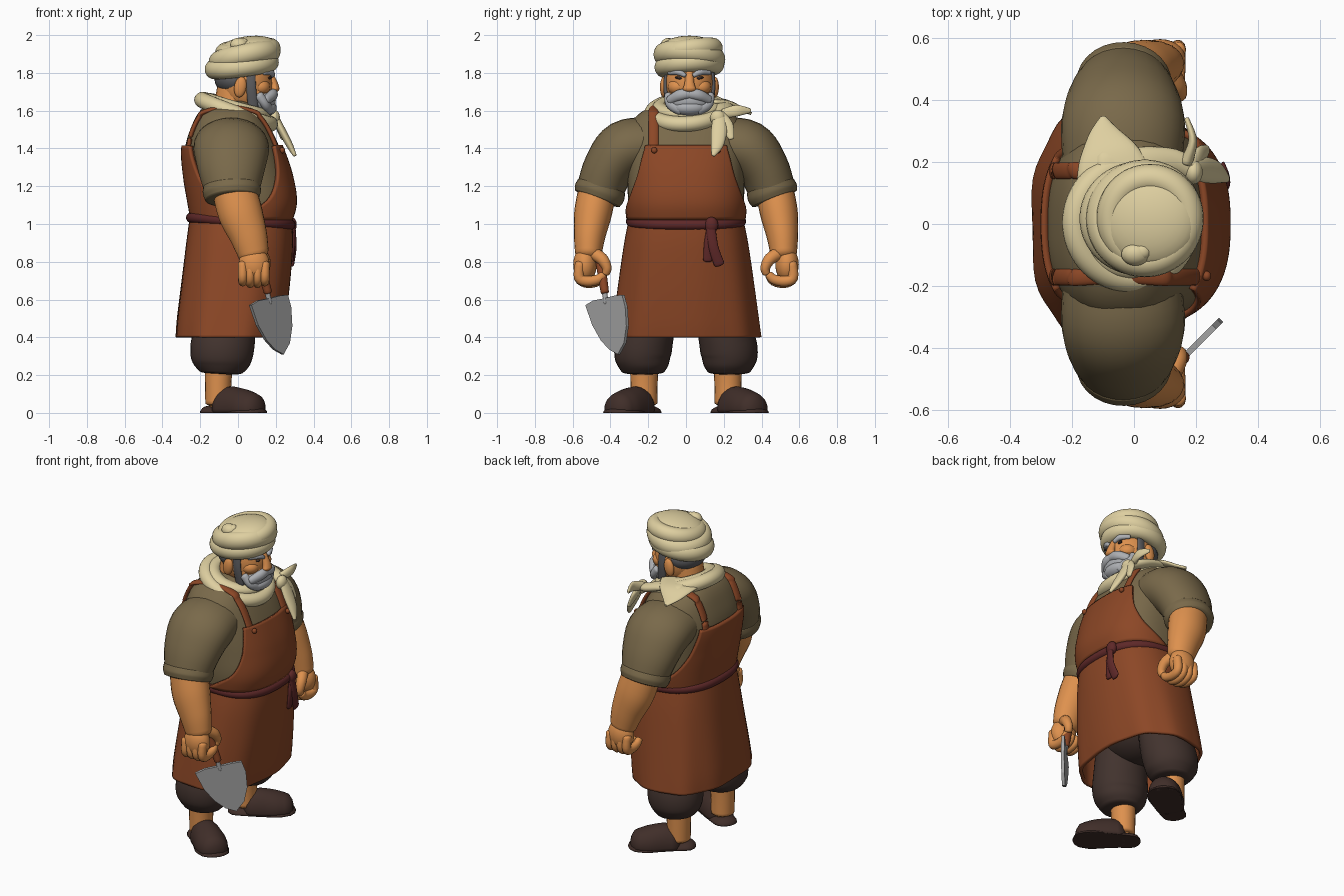
import bpy, bmesh, math
from mathutils import Vector, Matrix, Euler

if "Cube" in bpy.data.objects:
    bpy.data.objects.remove(bpy.data.objects["Cube"])

def mat(name, r, g, b):
    m = bpy.data.materials.new(name)
    m.diffuse_color = [((c / 255 + .055) / 1.055) ** 2.4 for c in (r, g, b)] + [1]
    m.use_nodes = True
    m.node_tree.nodes["Principled BSDF"].inputs["Base Color"].default_value = m.diffuse_color
    return m

CREAM = mat("cream cloth", 222, 207, 160)
SKIN = mat("tan skin", 222, 145, 78)
SHIRT = mat("olive shirt", 121, 105, 74)
APRON = mat("brown leather", 140, 71, 38)
SASH = mat("maroon sash", 94, 40, 40)
TROUSER = mat("dark trousers", 66, 51, 46)
SHOE = mat("dark shoe", 64, 46, 41)
METAL = mat("grey metal", 166, 166, 166)
BEARD = mat("grey beard", 172, 174, 178)
HAIR = mat("dark grey hair", 92, 92, 95)

def finish(name, m, bm, smooth=True, thick=0):
    bmesh.ops.recalc_face_normals(bm, faces=bm.faces)
    for f in bm.faces:
        f.smooth = smooth
    me = bpy.data.meshes.new(name)
    bm.to_mesh(me)
    bm.free()
    me.materials.append(m)
    ob = bpy.data.objects.new(name, me)
    bpy.context.collection.objects.link(ob)
    if thick:
        s = ob.modifiers.new("thickness", 'SOLIDIFY')
        s.thickness, s.offset = thick, 0
    return ob

def spline(pts, t, closed=False):
    """Catmull-Rom through tuples, t counted in points."""
    n = len(pts)
    i = int(math.floor(t)) if closed else min(max(int(t), 0), n - 2)
    f = t - i
    g = (lambda k: pts[k % n]) if closed else (lambda k: pts[min(max(k, 0), n - 1)])
    return [.5 * (2 * b + (c - a) * f + (2 * a - 5 * b + 4 * c - d) * f * f + (3 * b - a - 3 * c + d) * f ** 3)
            for a, b, c, d in zip(g(i - 1), g(i), g(i + 1), g(i + 2))]

def skin_rings(name, m, rings, wrap=True, closed=False, caps=False, thick=0):
    bm = bmesh.new()
    vs = [[bm.verts.new(p) for p in r] for r in rings]
    n, k = len(vs), len(vs[0])
    for i in range(n if closed else n - 1):
        for j in range(k if wrap else k - 1):
            a, b, j2 = vs[i], vs[(i + 1) % n], (j + 1) % k
            bm.faces.new((a[j], a[j2], b[j2], b[j]))
    if caps:
        bm.faces.new(vs[0])
        bm.faces.new(vs[-1])
    return finish(name, m, bm, thick=thick)

def tube(name, m, pts, up=(0, 0, 1), closed=False, cap=.5, sides=20, sub=5):
    """Smooth tube; points are x, y, z, sideways radius, radius along up."""
    n = len(pts)
    N = n * sub if closed else (n - 1) * sub + 1
    P = [spline(pts, i / sub, closed) for i in range(N)]
    up = Vector(up)
    def ring(i, ext=0, sc=1):
        a, b = (P[i - 1], P[(i + 1) % N]) if closed else (P[max(i - 1, 0)], P[min(i + 1, N - 1)])
        t = (Vector(b[:3]) - Vector(a[:3])).normalized()
        u = up.cross(t).normalized()
        v = t.cross(u)
        c = Vector(P[i][:3]) + t * ext * cap * P[i][3]
        out = []
        for j in range(sides):
            w = 2 * math.pi * j / sides
            p = c + u * (math.cos(w) * P[i][3] * sc) + v * (math.sin(w) * P[i][4] * sc)
            p.z = max(p.z, 0)
            out.append(p)
        return out
    R = [ring(i) for i in range(N)]
    if not closed:
        e = [(math.sin(math.radians(d)), math.cos(math.radians(d))) for d in (30, 60, 82)]
        R = [ring(0, -s, c) for s, c in reversed(e)] + R + [ring(N - 1, s, c) for s, c in e]
    return skin_rings(name, m, R, closed=closed, caps=not closed)

def blob(name, m, loc, size, rot=(0, 0, 0)):
    bm = bmesh.new()
    M = Matrix.LocRotScale(Vector(loc), Euler([math.radians(a) for a in rot]), Vector(size))
    bmesh.ops.create_uvsphere(bm, u_segments=28, v_segments=16, radius=1, matrix=M)
    return finish(name, m, bm)

def hoop(name, m, c, rx, ry, ra, rb, tilt=0, roll=0, power=1):
    """Closed band; tilt lifts +x, roll lifts +y; power below 1 squares it."""
    pts = []
    pw = lambda q: math.copysign(abs(q) ** power, q)
    for i in range(24):
        w = i * math.pi / 12
        x, y = rx * pw(math.cos(w)), ry * pw(math.sin(w))
        pts.append((c[0] + x, c[1] + y, c[2] + tilt * x + roll * y, ra, rb))
    return tube(name, m, pts, closed=True, sub=3)

# Body cross-sections: z, half width, front x, back x
TORSO = [(.95, .28, .24, -.22), (1.1, .305, .29, -.245), (1.25, .31, .272, -.27), (1.4, .315, .222, -.28),
         (1.52, .3, .165, -.245), (1.6, .225, .11, -.2), (1.65, .1, .06, -.13)]
SKIRT = [(1.04, .29, .275, -.245), (.9, .318, .28, -.265), (.7, .347, .265, -.29), (.5, .373, .24, -.315), (.4, .385, .222, -.322)]

def body(rows, t, th, off=0, fold=0):
    z, a, f, b = spline(rows, t)
    c, d = (f + b) / 2, (f - b) / 2 + off
    pw = lambda q: math.copysign(abs(q) ** .8, q)
    k = 1 + fold * math.sin(9 * th + 1)
    return Vector((c + d * k * pw(math.cos(th)), (a + off) * k * pw(math.sin(th)), z))

turn = [2 * math.pi * j / 64 for j in range(64)]
skin_rings("shirt_torso", SHIRT, [[body(TORSO, i / 5, w) for w in turn] for i in range(31)], caps=True)
skin_rings("apron_skirt", APRON, [[body(SKIRT, i / 5, w, 0, .004 * i / 5) for w in turn] for i in range(21)], thick=.02)

# Apron bibs front and back, with armhole curve
HALF = [(92,), (66,), (51,), (42,), (36,)]
for nm, base in (("front_bib", 0), ("back_bib", math.pi)):
    rows = []
    for i in range(25):
        h = math.radians(spline(HALF, i / 6)[0])
        rows.append([body(TORSO, .55 + 2.55 * i / 24, base + h * (j / 16 - 1), .01) for j in range(33)])
    skin_rings(nm, APRON, rows, wrap=False, thick=.022)

# Sash with knot and tails
hoop("waist_sash", SASH, (.015, 0, 1.015), .265, .293, .025, .027, tilt=-.07, power=.8)
blob("sash_knot", SASH, (.283, .135, .995), (.028, .036, .042))
tube("sash_tail_long", SASH, [(.292, .13, .99, .025, .012), (.298, .145, .88, .026, .012), (.288, .175, .79, .028, .01)], up=(1, 0, 0))
tube("sash_tail_short", SASH, [(.285, .13, .98, .02, .012), (.29, .118, .9, .022, .012), (.284, .115, .81, .024, .01)], up=(1, 0, 0))

# Mirrored limbs
blob("trouser_seat", TROUSER, (-.06, 0, .62), (.2, .28, .19))
for s, side in ((1, "left"), (-1, "right")):
    def T(part, m, pts, **k):
        tube(side + "_" + part, m, [(p[0], s * p[1]) + tuple(p[2:]) for p in pts], **k)
    # straps hugging the torso, and buttons
    path = []
    for sign, ts in ((0, (2.95, 3.5, 4, 4.5, 4.9)), (math.pi, (4.9, 4.5, 4, 3.5, 2.95))):
        for t in ts:
            w = math.asin((.168 / spline(TORSO, t)[1]) ** 1.25)
            p = body(TORSO, t, sign - w if sign else w, .006)
            path.append((p.x, p.y, p.z, .027, .013))
    path.insert(5, (-.045, .165, path[4][2] + .025, .027, .013))
    T("strap", APRON, path, up=(.25, 0, 1))
    blob(side + "_strap_button", APRON, (.235, s * .168, 1.39), (.014, .016, .016))
    # sleeve and rolled cuff
    T("sleeve", SHIRT, [(-.04, .18, 1.425, .14, .19), (-.035, .32, 1.395, .155, .2), (-.035, .41, 1.29, .137, .178),
                        (-.032, .462, 1.16, .122, .143)], up=(1, 0, 0), cap=.1, sides=28)
    T("sleeve_cuff", SHIRT, [(-.034, .447, 1.2, .13, .152), (-.032, .458, 1.165, .136, .154), (-.03, .469, 1.135, .126, .143)],
      up=(1, 0, 0), cap=.08, sides=28)
    # forearm, hand, fingers
    T("forearm", SKIN, [(-.025, .465, 1.2, .1, .115), (.012, .492, 1.06, .1, .118), (.055, .51, .94, .084, .1),
                        (.082, .517, .84, .07, .082)], up=(1, 0, 0), sides=24)
    blob(side + "_palm", SKIN, (.085, s * .535, .785), (.082, .062, .095))
    for i in range(4):
        x, d = .025 + .039 * i, .008 * abs(i - 1.5)
        T("finger_%d" % (i + 1), SKIN, [(x, .56, .79, .028, .026), (x, .565, .715, .028, .025), (x, .52, .685 + d, .028, .024),
                                        (x, .465, .695 + d, .026, .023), (x, .44, .73, .022, .021)], up=(1, 0, 0), sides=12, sub=4)
    T("thumb", SKIN, [(.11, .5, .85, .035, .035), (.14, .445, .815, .032, .03), (.145, .42, .77, .026, .026),
                      (.14, .425, .74, .022, .022)], up=(1, 0, 0), sides=14)
    # trouser leg, shin, foot
    T("trouser_leg", TROUSER, [(-.07, .17, .7, .14, .16), (-.072, .205, .45, .145, .165), (-.085, .228, .33, .152, .168),
                               (-.088, .228, .26, .138, .152), (-.09, .228, .215, .112, .115)], up=(1, 0, 0), cap=.1, sides=28)
    T("shin", SKIN, [(-.1, .22, .3, .078, .078), (-.105, .222, .16, .072, .07), (-.105, .222, .05, .07, .068)], up=(1, 0, 0), cap=.2)
    T("foot", SKIN, [(-.12, .21, .06, .05, .05), (-.03, .27, .06, .06, .06)])
    # slip-on shoe
    T("shoe_sole", SHOE, [(-.145, .195, 0, .07, .04), (-.05, .255, 0, .082, .036), (.04, .325, 0, .1, .036), (.078, .355, 0, .092, .036)], cap=.75, sides=24)
    T("shoe_upper", SHOE, [(-.075, .24, .02, .084, .112), (-.03, .272, .02, .09, .12), (.035, .322, .02, .096, .106),
                           (.08, .357, .02, .086, .088)], cap=.62, sides=24)

# Trowel in the right hand, blade standing in a diagonal plane
tube("trowel_handle", APRON, [(.11, -.46, .82, .022, .022), (.13, -.445, .74, .024, .024), (.158, -.43, .64, .022, .022)], up=(1, 0, 0))
tube("trowel_neck", METAL, [(.155, -.432, .64, .014, .014), (.168, -.422, .58, .013, .013)], up=(1, 0, 0))
bm = bmesh.new()
edge = [(.064, .57), (.105, .595), (.165, .607), (.215, .62), (.258, .625), (.275, .56), (.281, .46), (.268, .37), (.235, .31),
        (.19, .335), (.145, .385), (.1, .465)]
face = bm.faces.new([bm.verts.new((x - .006, x - .584, z)) for x, z in edge])
ext = bmesh.ops.extrude_face_region(bm, geom=[face])
bmesh.ops.translate(bm, verts=[v for v in ext["geom"] if isinstance(v, bmesh.types.BMVert)], vec=(.013, -.013, 0))
finish("trowel_blade", METAL, bm, smooth=False)

# Neck and head
HY = .018
tube("neck", SKIN, [(-.04, HY, 1.55, .1, .1), (-.01, HY, 1.72, .1, .1)], up=(1, 0, 0))
blob("head", SKIN, (.04, HY, 1.745), (.142, .132, .165))
blob("jaw", SKIN, (.075, HY, 1.69), (.108, .118, .1))
blob("back_hair", HAIR, (-.012, HY, 1.765), (.112, .129, .085))
tube("nose", SKIN, [(.165, HY, 1.8, .02, .018), (.188, HY, 1.745, .026, .022), (.196, HY, 1.715, .036, .024)], up=(1, 0, 0))
blob("beard", BEARD, (.118, HY, 1.652), (.082, .12, .07))
blob("beard_chin", BEARD, (.145, HY, 1.615), (.06, .09, .045))
for s, side in ((1, "left"), (-1, "right")):
    blob(side + "_ear", SKIN, (.012, HY + s * .136, 1.725), (.032, .02, .055), (0, 10, 0))
    tube(side + "_sideburn", HAIR, [(.066, HY + s * .122, 1.81, .01, .026), (.07, HY + s * .126, 1.72, .012, .026),
                                    (.08, HY + s * .11, 1.62, .014, .028)], up=(1, 0, 0))
    tube(side + "_moustache", BEARD, [(.19, HY, 1.69, .02, .026), (.182, HY + s * .05, 1.682, .026, .03),
                                      (.148, HY + s * .105, 1.655, .02, .024)], sides=14)
    tube(side + "_beard_lock", BEARD, [(.11, HY + s * .112, 1.68, .022, .025), (.145, HY + s * .095, 1.635, .03, .025),
                                       (.165, HY + s * .045, 1.605, .03, .025)], up=(1, 0, 0), sides=14)
    tube(side + "_brow", BEARD, [(.184, HY + s * .024, 1.787, .013, .012), (.173, HY + s * .06, 1.804, .016, .017),
                                 (.138, HY + s * .108, 1.8, .01, .012)], sides=12)
    blob(side + "_eye", TROUSER, (.167, HY + s * .054, 1.773), (.011, .024, .007), (s * 8, 0, s * -20))
    blob(side + "_cheek", SKIN, (.115, HY + s * .06, 1.725), (.055, .055, .045))

# Turban wraps, crown and knob
hoop("turban_lower_wrap", CREAM, (.02, HY, 1.838), .146, .135, .05, .052, .13, .06)
hoop("turban_middle_wrap", CREAM, (.035, HY, 1.885), .14, .14, .05, .056, .2, -.09)
hoop("turban_upper_wrap", CREAM, (.052, HY, 1.918), .125, .128, .048, .05, .1, .12)
blob("turban_crown", CREAM, (.05, HY, 1.925), (.162, .158, .069), (0, -8, 0))
blob("turban_knob", CREAM, (.005, -.098, 1.95), (.046, .038, .034), (35, 0, 0))
blob("turban_knob_fold", CREAM, (.028, -.088, 1.963), (.026, .026, .02))

# Scarf: strands, shoulder corner, knot and tails
hoop("scarf_outer_roll", CREAM, (-.01, .005, 1.593), .178, .182, .044, .042, -.36, .05)
hoop("scarf_inner_roll", CREAM, (-.012, .01, 1.618), .14, .145, .044, .036, -.28, .03)
tube("scarf_shoulder_corner", CREAM, [(-.06, .13, 1.645, .13, .022), (-.08, .22, 1.635, .1, .02), (-.095, .29, 1.607, .055, .014),
                                      (-.1, .345, 1.585, .01, .008)], cap=.2)
tube("scarf_side_fold", CREAM, [(-.09, .17, 1.64, .07, .026), (.03, .195, 1.62, .055, .026), (.13, .2, 1.585, .042, .026), (.195, .17, 1.565, .03, .022)])
blob("scarf_knot", CREAM, (.192, .168, 1.562), (.03, .04, .042))
tube("scarf_tail_long", CREAM, [(.19, .175, 1.58, .03, .018), (.23, .175, 1.5, .042, .02), (.272, .165, 1.42, .034, .018),
                                (.3, .145, 1.365, .012, .01)], up=(1, 0, .4))
tube("scarf_tail_short", CREAM, [(.185, .18, 1.58, .026, .018), (.212, .215, 1.52, .036, .016), (.235, .24, 1.455, .016, .01)], up=(1, 0, .4))
tube("scarf_tail_side", CREAM, [(.17, .2, 1.585, .02, .026), (.19, .27, 1.6, .014, .03), (.17, .34, 1.6, .008, .012)])
